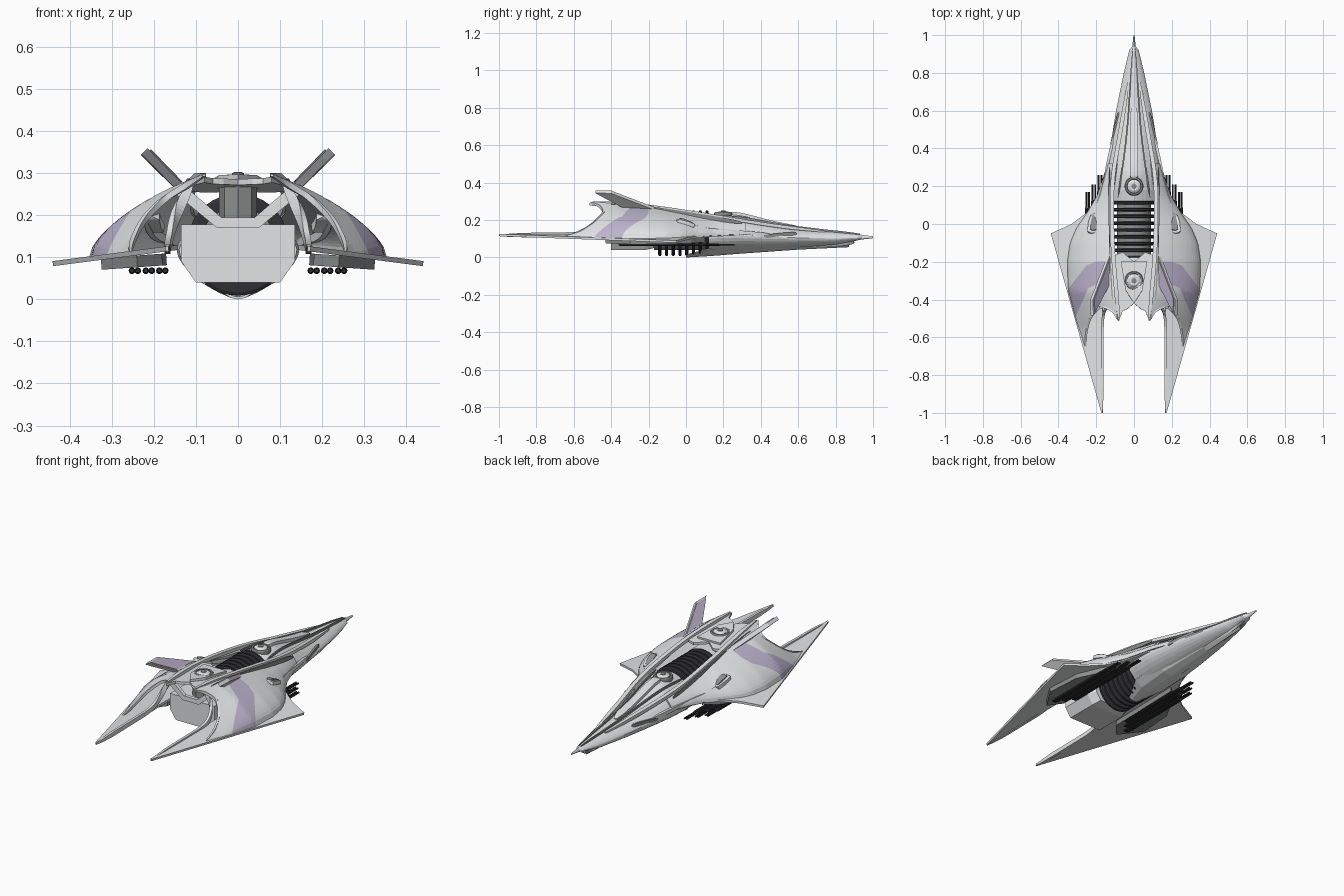
import bpy, bmesh, math
from mathutils import Vector

cube = bpy.data.objects.get("Cube")
if cube:
    bpy.data.objects.remove(cube)


def material(name, rgb):
    m = bpy.data.materials.new(name)
    m.use_nodes = True
    m.diffuse_color = (*rgb, 1)
    m.node_tree.nodes["Principled BSDF"].inputs["Base Color"].default_value = (*rgb, 1)
    return m


LIGHT = material("light grey", (0.76, 0.77, 0.78))
MID = material("mid grey", (0.27, 0.28, 0.28))
DARK = material("near black", (0.03, 0.03, 0.035))
PURPLE = material("dusty purple", (0.51, 0.46, 0.62))
parts = []


def finish(name, bm, mats, mirror=False, thick=0):
    bmesh.ops.recalc_face_normals(bm, faces=bm.faces)
    me = bpy.data.meshes.new(name)
    bm.to_mesh(me)
    bm.free()
    for m in mats:
        me.materials.append(m)
    ob = bpy.data.objects.new(name, me)
    bpy.context.collection.objects.link(ob)
    if thick:
        mod = ob.modifiers.new("thickness", "SOLIDIFY")
        mod.thickness, mod.offset = thick, 0
    if mirror:
        ob.modifiers.new("mirror", "MIRROR").use_mirror_merge = False
    parts.append(ob)


def table(rows, y):
    """Interpolate rows of (y, values...) ordered by falling y."""
    if y >= rows[0][0]:
        return rows[0][1:]
    for a, b in zip(rows, rows[1:]):
        if y >= b[0]:
            t = (a[0] - y) / (a[0] - b[0])
            return [p + (q - p) * t for p, q in zip(a[1:], b[1:])]
    return rows[-1][1:]


def grid(bm, rows, closed=False):
    vs = [[bm.verts.new(p) for p in r] for r in rows]
    n = len(rows[0])
    for a, b in zip(vs, vs[1:]):
        for i in range(n if closed else n - 1):
            j = (i + 1) % n
            bm.faces.new((a[i], a[j], b[j], b[i]))
    if closed:
        bm.faces.new(vs[0])
        bm.faces.new(vs[-1])


def slab(name, pts, thick, mat, mirror=False):
    bm = bmesh.new()
    bm.faces.new([bm.verts.new(p) for p in pts])
    finish(name, bm, [mat], mirror, thick)


def beam(name, pts, w, h, mat, mirror=True):
    """Rectangular bar swept along a rounded path, tapered at both ends."""
    pts = [Vector(p) for p in pts]
    for _ in range(3):
        cut = [pts[0]]
        for a, b in zip(pts, pts[1:]):
            cut += [a.lerp(b, 0.25), a.lerp(b, 0.75)]
        pts = cut + [pts[-1]]
    rows = []
    for i, p in enumerate(pts):
        t = (pts[min(i + 1, len(pts) - 1)] - pts[max(i - 1, 0)]).normalized()
        side = t.cross(Vector((0, 0, 1))).normalized()
        up = side.cross(t)
        k = min(1, 0.3 + 4 * min(i, len(pts) - 1 - i) / len(pts))
        rows.append([p + side * w * k * a + up * h * k * b
                     for a, b in ((-1, -1), (1, -1), (1, 1), (-1, 1))])
    bm = bmesh.new()
    grid(bm, rows, True)
    finish(name, bm, [mat], mirror)


def lathe(name, profile, origin, mat, axis="Z", seg=28, mirror=False):
    """Revolve (radius, height) points about an axis through origin."""
    rows = []
    for r, h in profile:
        ring = []
        for i in range(seg):
            a = math.tau * i / seg
            c, s = r * math.cos(a), r * math.sin(a)
            ring.append(Vector(origin) + Vector((c, s, h) if axis == "Z" else (c, h, s)))
        rows.append(ring)
    bm = bmesh.new()
    grid(bm, rows, True)
    finish(name, bm, [mat], mirror)


# Nose hull: y, half width, edge height, top, bottom
NOSE = [(1, .003, .108, .113, .103), (.94, .009, .106, .121, .096), (.92, .025, .105, .126, .092),
        (.8, .054, .102, .14, .066), (.6, .095, .105, .157, .05), (.4, .127, .112, .197, .035),
        (.27, .145, .118, .232, .026), (.18, .146, .118, .235, .02), (.12, .14, .118, .225, .015)]


def nose_section(y, seg=32):
    w, ze, zt, zb = table(NOSE, y)
    pts = []
    for i in range(seg):
        a = math.tau * i / seg
        c, s = math.cos(a), math.sin(a)
        p = 1.35 if s > 0 else 1.15
        x = math.copysign(abs(c) ** p, c) * w
        z = ze + abs(s) ** p * ((zt - ze) if s > 0 else (zb - ze))
        pts.append((x, y, z))
    return pts


bm = bmesh.new()
grid(bm, [nose_section(1 - .88 * i / 44) for i in range(45)], True)
finish("nose_hull", bm, [LIGHT])

# Keel blade under the nose, ending in a point below the core
bm = bmesh.new()
grid(bm, [[(-w, y, z + d), (-w * .5, y, z + d * .25), (0, y, z), (w * .5, y, z + d * .25), (w, y, z + d)]
          for y, w, z, d in ((.87, .012, .058, .04), (.6, .05, .045, .04), (.3, .09, .024, .04),
                             (.12, .09, .01, .035), (.0, .03, .003, .012))])
finish("keel", bm, [LIGHT], thick=.006)

# Wing dome: y, inner x, inner z, outer x
DOME = [(.32, .09, .185, .135), (.15, .112, .205, .19), (.05, .115, .22, .25), (-.02, .115, .235, .30),
        (-.1, .115, .25, .335), (-.2, .11, .27, .35), (-.35, .1, .285, .345), (-.5, .085, .293, .305),
        (-.66, .08, .293, .255)]
REAR = [(0, -.51), (-.15, -.455), (-.4, -.435), (-.65, -.5), (-.85, -.59), (-1, -.66)]


def dome_point(u, t):
    y = .32 + (table(REAR, -u)[0] - .32) * t
    xi, zi, xo = table(DOME, y)
    f = u * u * (3 - 2 * u) * .4 + u * .6
    bulge = .52 * min(1, max(0, (y + .56) / .2))
    zo = .142 - .13 * xo
    z = zo + (zi - zo) * (bulge * math.sqrt(max(0, 1 - f * f)) + (1 - bulge) * (1 - f))
    return (xi + (xo - xi) * f, y, z)


bm = bmesh.new()
grid(bm, [[dome_point(i / 20, j / 36) for i in range(21)] for j in range(37)])
# Painted band: front and rear limits as (-x, y) lines, cut into the surface
FRONT = [(-.12, -.2), (-.2, -.2), (-.25, -.22), (-.36, -.365)]
BACK = [(-.12, -.285), (-.15, -.3), (-.24, -.34), (-.31, -.5), (-.36, -.614)]
for limit in (FRONT, BACK):
    for (ax, ay), (bx, by) in zip(limit, limit[1:]):
        bmesh.ops.bisect_plane(bm, geom=bm.verts[:] + bm.edges[:] + bm.faces[:],
                               plane_co=(-ax, ay, 0), plane_no=(by - ay, bx - ax, 0))
for f in bm.faces:
    c = f.calc_center_median()
    f.material_index = int(c.x > .13 and table(BACK, -c.x)[0] < c.y < table(FRONT, -c.x)[0])
finish("wing_dome", bm, [LIGHT, PURPLE], True, .01)

# Flat wing plate with the long rear prong
outline = [(.125, .36), (.165, .22), (.2, .13), (.25, .06), (.33, 0), (.44, -.05), (.172, -1),
           (.165, -1), (.165, -.45), (.15, .1)]
slab("wing_plate", [(x, y, .142 - .13 * x) for x, y in outline], .012, LIGHT, True)
beam("prong_rim", [(.168, -.99, .118), (.168, -.7, .122), (.168, -.5, .125), (.15, -.44, .2),
                   (.11, -.44, .275)], .007, .012, LIGHT)
beam("dome_rear_rim", [dome_point(1 - i / 8, 1) for i in range(9)], .005, .007, LIGHT)

# Pod and cannon pipes below each wing
pod = [(.17, .1), (.24, .03), (.31, -.1), (.325, -.3), (.24, -.43), (.18, -.36)]
slab("wing_pod", [(x, y, .107 - .07 * x) for x, y in pod], .028, MID, True)
for k, (x, y0, y1) in enumerate(((.18, .26, -.28), (.212, .21, -.32), (.245, .17, -.36))):
    for j, dx in enumerate((-.007, .007)):
        lathe(f"cannon_pipe_{k}_{j}", [(.005, y1), (.008, y1 + .02), (.008, y0 - .09),
                                       (.005, y0 - .08), (.005, y0)], (x + dx, 0, .068), DARK, "Y", 10, True)

# Ribbed core
lathe("core", [(.02, -.18), (.09, -.17), (.09, .13), (.02, .14)], (0, 0, .13), MID, "Y")
for k in range(8):
    y = -.14 + .036 * k
    lathe(f"core_ring_{k}", [(.085, y - .009), (.114, y - .009), (.121, y - .005), (.121, y + .005),
                             (.114, y + .009), (.085, y + .009)], (0, 0, .13), DARK, "Y", 36)

# Engine block behind the core
bm = bmesh.new()
hexagon = [(-.135, .178), (.135, .178), (.135, .09), (.1, .04), (-.1, .04), (-.135, .09)]
grid(bm, [[(x * s, y, .11 + (z - .11) * s) for x, z in hexagon]
          for y, s in ((-.40, 1), (-.22, 1), (-.17, .85))], True)
finish("engine_block", bm, [LIGHT])

# Rear deck with scalloped tail
half = [(.115, -.17), (.112, -.3), (.1, -.44), (.08, -.515), (.06, -.46), (.035, -.45)]
deck = half + [(0, -.42)] + [(-x, y) for x, y in reversed(half)] + [(-.06, -.15), (0, -.2), (.06, -.15)]
slab("rear_deck", [(x, y, .262 - .065 * (y + .17)) for x, y in deck], .014, LIGHT)
slab("deck_tongue", [(.07, -.2, .274), (.045, -.35, .288), (0, -.42, .29), (-.045, -.35, .288),
                     (-.07, -.2, .274)], .014, LIGHT)

# Turret shaft and bracket below the deck
lathe("turret_shaft", [(.045, .17), (.045, .275)], (0, -.32, 0), MID, seg=8)
arm = [(.15, .252), (.05, .17)]
inner = [(.04, .195), (.125, .268)]
bracket = arm + [(-x, z) for x, z in reversed(arm)] + [(-x, z) for x, z in reversed(inner)] + inner
slab("rear_bracket", [(x, -.405, z) for x, z in bracket], .02, LIGHT)

# Round turrets on the spine
for name, y, z in (("front_turret", .2, .232), ("rear_turret", -.3, .283)):
    lathe(name + "_rim", [(.05, -.02), (.05, .004), (.046, .01), (.038, .01), (.036, .002)], (0, y, z), MID)
    lathe(name + "_cap", [(.034, -.01), (.034, .008), (.024, .014), (.01, .014)], (0, y, z), LIGHT)
    lathe(name + "_hub", [(.014, 0), (.014, .017), (.01, .019)], (0, y, z), MID)

# Long spars framing the core, nose ridges and wing struts
beam("spine_spar", [(.03, .75, .138), (.07, .5, .165), (.115, .25, .205), (.118, .05, .238),
                    (.112, -.15, .268), (.095, -.35, .29), (.08, -.5, .295)], .011, .009, LIGHT)
beam("spine_groove", [(.13, .3, .185), (.132, .05, .226), (.128, -.15, .258), (.115, -.4, .282)], .003, .011, MID)
beam("nose_ridge", [(.006, .93, .125), (.022, .7, .148), (.035, .5, .175), (.06, .3, .215),
                    (.085, .14, .222)], .004, .006, MID)
beam("crest", [(0, .62, .157), (0, .45, .19), (0, .3, .232), (0, .24, .236)], .022, .008, LIGHT, False)
beam("hull_strut", [(.1, .48, .115), (.135, .35, .13), (.16, .2, .14), (.2, .08, .15), (.22, -.03, .19)],
     .007, .01, LIGHT)
beam("side_lens", [(.082, .59, .128), (.104, .5, .122), (.122, .42, .112)], .005, .009, MID)
beam("nose_barrel", [(0, .9, .085), (0, .87, .075), (0, .8, .07)], .012, .01, MID, False)

# Scoops on the wing shoulders
beam("scoop_rim", [(.2, .04, .165), (.215, .0, .185), (.215, -.05, .2)], .03, .01, LIGHT)
beam("scoop_mouth", [(.205, .035, .172), (.215, .0, .194), (.215, -.035, .205)], .017, .009, MID)

# Tilted fins with a painted inner face
fin = [(.135, -.17, .262), (.224, -.4, .35), (.222, -.485, .352), (.205, -.455, .335), (.14, -.33, .268)]
slab("fin", fin, .02, LIGHT, True)
mid = sum((Vector(p) for p in fin), Vector()) / len(fin)
slab("fin_paint", [mid + (Vector(p) - mid) * .86 + Vector((-.0085, 0, .0085)) for p in fin], .004, PURPLE, True)

# Shading
for ob in bpy.context.view_layer.objects:
    ob.select_set(ob in parts)
bpy.context.view_layer.objects.active = parts[0]
bpy.ops.object.shade_smooth_by_angle(angle=math.radians(32))
